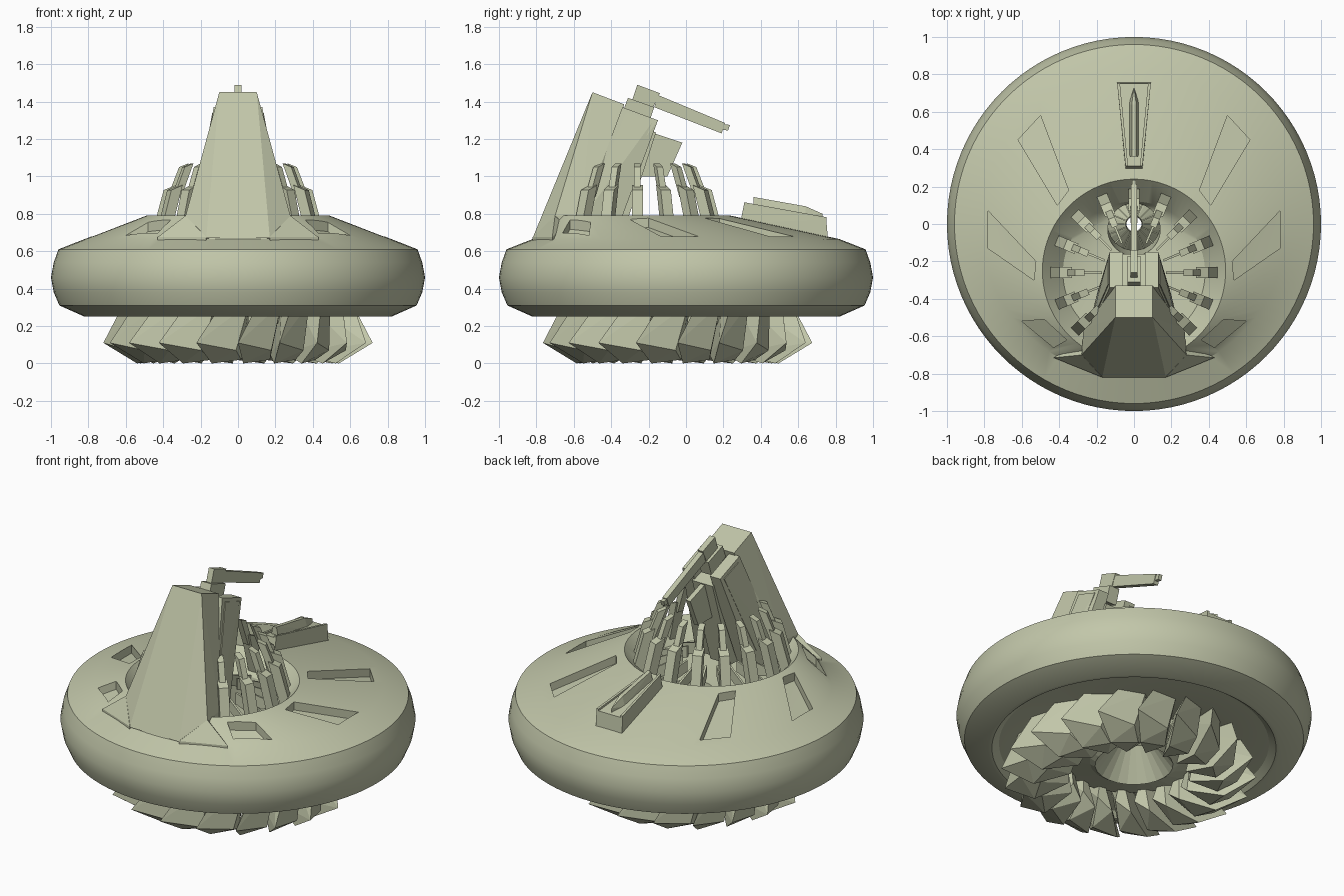
import bpy, bmesh
from math import cos, sin, pi, radians, hypot
from mathutils import Vector

cube = bpy.data.objects.get("Cube")
if cube:
    bpy.data.objects.remove(cube, do_unlink=True)

mat = bpy.data.materials.new("pale olive metal")
mat.use_nodes = True
colour = (0.54, 0.57, 0.40, 1)
mat.diffuse_color = colour
mat.node_tree.nodes["Principled BSDF"].inputs["Base Color"].default_value = colour


def finish(name, bm):
    bmesh.ops.recalc_face_normals(bm, faces=bm.faces)
    mesh = bpy.data.meshes.new(name)
    bm.to_mesh(mesh)
    bm.free()
    mesh.materials.append(mat)
    obj = bpy.data.objects.new(name, mesh)
    bpy.context.collection.objects.link(obj)
    return obj


def add_hull(bm, points):
    """Add one convex block around the points."""
    part = bmesh.new()
    for p in points:
        part.verts.new(p)
    res = bmesh.ops.convex_hull(part, input=part.verts[:])
    loose = {g for g in res["geom_interior"] if isinstance(g, bmesh.types.BMVert)}
    bmesh.ops.delete(part, geom=list(loose), context="VERTS")
    temp = bpy.data.meshes.new("temp")
    part.to_mesh(temp)
    part.free()
    bm.from_mesh(temp)
    bpy.data.meshes.remove(temp)


def blocks(name, *point_lists):
    bm = bmesh.new()
    for points in point_lists:
        add_hull(bm, points)
    return finish(name, bm)


def both(points):
    """Points together with their mirror images across x."""
    return [(s * x, y, z) for x, y, z in points for s in (1, -1)]


def flip(points):
    return [(-x, y, z) for x, y, z in points]


def slab(half_width, outline):
    """Side outline (y, z) widened along x."""
    return both([(half_width, y, z) for y, z in outline])


def loft_loop(name, rings, sides):
    """Closed loop of circular rings given as radius, height, y offset."""
    bm = bmesh.new()
    loops = [[bm.verts.new((r * cos(2 * pi * i / sides), c + r * sin(2 * pi * i / sides), z))
              for i in range(sides)] for r, z, c in rings]
    for a, b in zip(loops, loops[1:] + loops[:1]):
        for i in range(sides):
            j = (i + 1) % sides
            bm.faces.new((a[i], a[j], b[j], b[i]))
    return finish(name, bm)


def polar(r, degrees, z, cy=0):
    return (r * cos(radians(degrees)), cy + r * sin(radians(degrees)), z)


def deck_height(x, y):
    """Height of the sloping deck above a plan position."""
    lo, hi = 0.0, 1.0
    for _ in range(30):
        t = (lo + hi) / 2
        if hypot(x, y + 0.25 * t) < 0.82 - 0.33 * t:
            lo = t
        else:
            hi = t
    return 0.665 + 0.125 * lo


# Round hull with an off-centre well on top and a shallow underside
hull = loft_loop("hull", [
    (0.14, 0.38, 0), (0.14, 0.62, -0.03), (0.38, 0.67, -0.26), (0.49, 0.79, -0.25),
    (0.82, 0.665, 0), (0.96, 0.61, 0), (0.985, 0.54, 0), (1.0, 0.46, 0),
    (0.985, 0.38, 0), (0.955, 0.31, 0), (0.82, 0.25, 0), (0.80, 0.25, 0),
    (0.76, 0.28, 0), (0.3, 0.31, 0)], 96)

# Recessed slots around the deck
slot_plans = [
    [(0.50, 0.58), (0.62, 0.45), (0.41, 0.10), (0.35, 0.18)],
    [(0.78, 0.07), (0.78, -0.13), (0.535, -0.30), (0.525, -0.20)],
    [(0.60, -0.52), (0.43, -0.66), (0.36, -0.62), (0.48, -0.51)],
]
cut = bmesh.new()
for plan in slot_plans:
    prism = [(x, y, deck_height(x, y) + d) for x, y in plan for d in (-0.05, 0.12)]
    add_hull(cut, prism)
    add_hull(cut, flip(prism))
cutter = finish("slot_cutter", cut)
cutter.hide_render = True
mod = hull.modifiers.new("slots", "BOOLEAN")
mod.operation = "DIFFERENCE"
mod.solver = "EXACT"
mod.object = cutter
bpy.context.view_layer.objects.active = hull
hull.select_set(True)
bpy.ops.object.modifier_apply(modifier=mod.name)
bpy.data.objects.remove(cutter, do_unlink=True)
bpy.ops.object.shade_smooth_by_angle(angle=radians(25))
hull.select_set(False)

# Raised box with a pointed fin on the rear deck
blocks("rear_box",
       both([(0.09, 0.76, 0.65), (0.045, 0.29, 0.75), (0.09, 0.75, 0.77), (0.045, 0.31, 0.85)]))
blocks("rear_box_fin",
       both([(0.025, 0.36, 0.83), (0.028, 0.64, 0.78), (0.012, 0.36, 0.89), (0.012, 0.64, 0.84)])
       + [(0, 0.73, 0.80), (0, 0.73, 0.76)])
blocks("rear_box_rim", *[
    [(s * x, y, z + h) for x, y, z in ((0.09, 0.75, 0.77), (0.075, 0.75, 0.77),
                                       (0.045, 0.31, 0.85), (0.032, 0.31, 0.85))
     for h in (-0.01, 0.012)] for s in (1, -1)])

# Swept, overlapping turbine blades under the hull
bm = bmesh.new()
for k in range(20):
    wedge = [(0.72, 0, 0.11), (0.62, 10, 0.32), (0.57, 24, 0.32), (0.61, 17, 0.07),
             (0.54, 3, 0.0), (0.50, 20, 0.02), (0.34, 12, 0.05), (0.34, 27, 0.12),
             (0.38, 20, 0.32)]
    add_hull(bm, [polar(r, 18 * k + a, z, -0.045) for r, a, z in wedge])
finish("turbine_blades", bm)

# Open cone in the turbine centre with a backing ring and fins on its upper side
loft_loop("turbine_cone", [(0.22, 0.14, 0), (0.04, 0.38, 0), (0.045, 0.42, 0), (0.23, 0.2, 0),
                           (0.42, 0.26, -0.04), (0.42, 0.22, -0.04), (0.25, 0.16, 0)], 24)
bm = bmesh.new()
for k in range(16):
    add_hull(bm, [polar(r, 22.5 * k + a, z) for r, z, w in
                  ((0.05, 0.44, 4), (0.05, 0.38, 4), (0.15, 0.40, 1.5), (0.15, 0.26, 1.5))
                  for a in (-w, w)])
finish("turbine_cone_fins", bm)

# Two-tier fingers leaning inward around the well
lower, upper, fins = bmesh.new(), bmesh.new(), bmesh.new()


def finger_block(bm, angle, low, high, thick, wide):
    a = radians(angle)
    out, side = Vector((cos(a), sin(a), 0)), Vector((-sin(a), cos(a), 0))
    centre = Vector((0, -0.26, 0))
    add_hull(bm, [centre + out * (r + u * thick / 2) + side * v * wide / 2
                  + Vector((0, 0, z - u * thick / 5))
                  for r, z in (low, high) for u in (-1, 1) for v in (-1, 1)])


for k in range(13):
    angle = -45 + 22.5 * k
    finger_block(lower, angle, (0.435, 0.68), (0.365, 0.94), 0.065, 0.058)
    finger_block(upper, angle, (0.36, 0.88), (0.29, 1.06), 0.05, 0.036)
    finger_block(fins, angle, (0.28, 0.65), (0.28, 0.72), 0.22, 0.012)
finish("finger_bases", lower)
finish("finger_tips", upper)
finish("well_fins", fins)

# Tower shell and side skirts
blocks("tower_shell", both([
    (0.10, -0.50, 1.45), (0.10, -0.33, 1.385), (0.17, -0.82, 0.67),
    (0.28, -0.70, 0.79), (0.27, -0.56, 0.79), (0.27, -0.56, 0.66)]))
skirt = [(0.17, -0.82, 0.675), (0.43, -0.715, 0.675), (0.28, -0.70, 0.79),
         (0.17, -0.82, 0.65), (0.43, -0.715, 0.65), (0.16, -0.60, 0.79),
         (0.16, -0.60, 0.66), (0.30, -0.64, 0.66)]
blocks("tower_skirts", skirt, flip(skirt))

# Cheek boxes with thin panels behind the shell
cheek = [(x, y, z) for y, z, inner, outer in (
    (-0.34, 1.37, 0.06, 0.13), (-0.15, 1.30, 0.06, 0.13),
    (-0.38, 0.68, 0.09, 0.20), (-0.60, 0.68, 0.09, 0.25)) for x in (inner, outer)]
blocks("tower_cheeks", cheek, flip(cheek))
plate = [(x + d, y, z) for x, y, z in (
    (0.132, -0.32, 1.34), (0.132, -0.18, 1.29),
    (0.198, -0.40, 0.78), (0.232, -0.55, 0.78)) for d in (-0.01, 0.006)]
blocks("cheek_panels", plate, flip(plate))

# Core block between the cheeks with a narrow spine
blocks("tower_core", slab(0.07, [(-0.36, 1.30), (-0.16, 1.235), (-0.34, 0.68), (-0.55, 0.68)]))
blocks("core_spine", slab(0.015, [(-0.17, 1.23), (-0.02, 1.18), (-0.10, 1.0), (-0.26, 1.0)]))

# Crank head and arm at the top
blocks("crank_head",
       slab(0.035, [(-0.31, 1.42), (-0.17, 1.37), (-0.20, 1.28), (-0.34, 1.34)]),
       slab(0.018, [(-0.29, 1.40), (-0.26, 1.49), (-0.14, 1.445), (-0.18, 1.36)]))
blocks("crank_arm",
       slab(0.016, [(-0.15, 1.435), (0.21, 1.285), (0.19, 1.23), (-0.17, 1.37)]),
       slab(0.012, [(0.20, 1.28), (0.235, 1.275), (0.225, 1.245), (0.19, 1.25)]))
